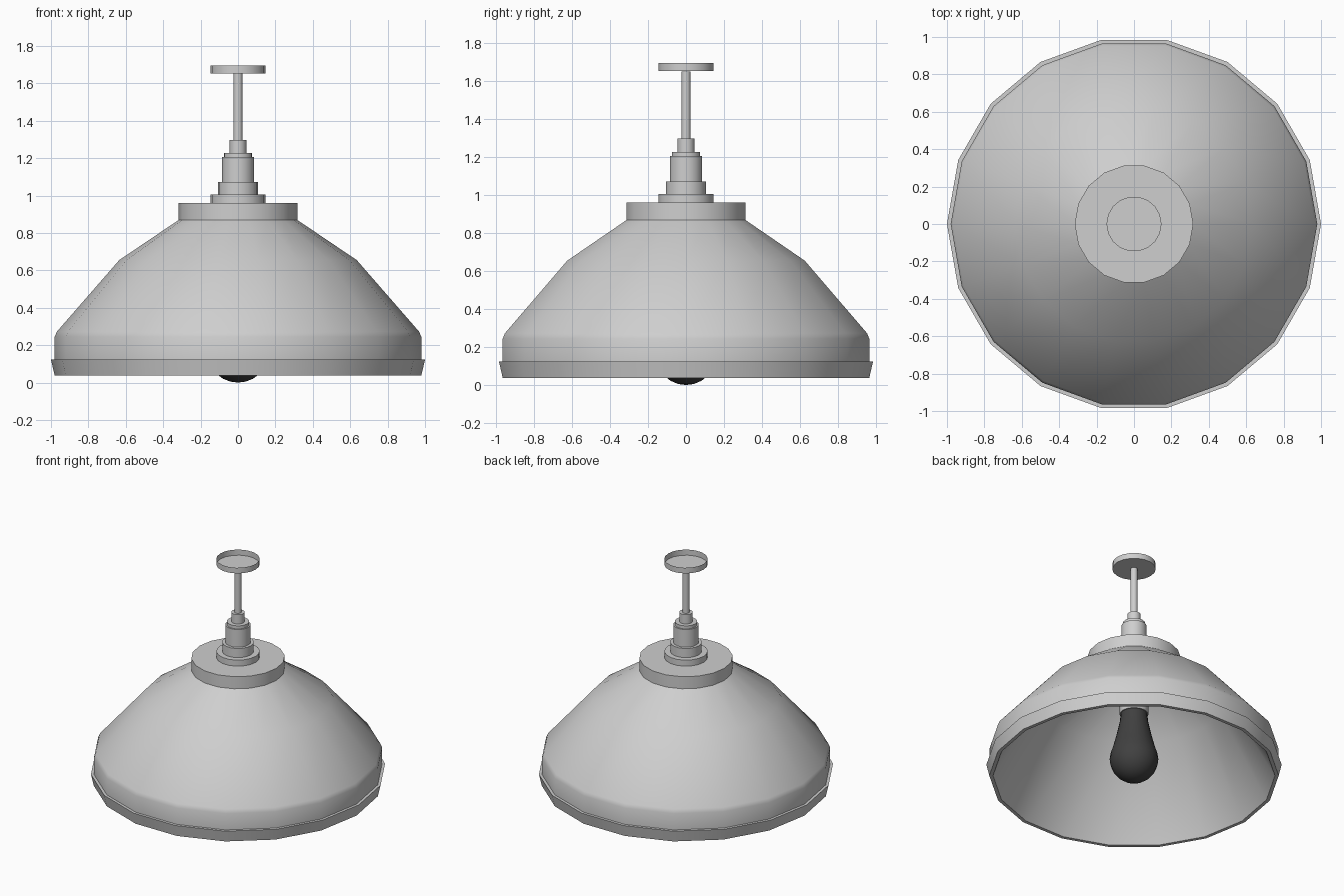
import bpy
import bmesh
from math import cos, sin, radians, tau

if "Cube" in bpy.data.objects:
    bpy.data.objects.remove(bpy.data.objects["Cube"], do_unlink=True)

SIDES = 18


def make_material(name, value):
    mat = bpy.data.materials.new(name)
    mat.use_nodes = True
    colour = (value, value, value, 1)
    mat.diffuse_color = colour
    mat.node_tree.nodes["Principled BSDF"].inputs["Base Color"].default_value = colour
    return mat


grey = make_material("grey metal", 0.62)
dark = make_material("dark glass", 0.052)


def lathe(name, profile, mat, closed=False):
    """Turn a (radius, height) profile, listed bottom to top, around the z axis."""
    bm = bmesh.new()
    rings = []
    for r, z in profile:
        if r == 0:
            rings.append([bm.verts.new((0, 0, z))] * SIDES)
        else:
            rings.append([bm.verts.new((r * cos(tau * i / SIDES), r * sin(tau * i / SIDES), z))
                          for i in range(SIDES)])
    pairs = list(zip(rings, rings[1:]))
    if closed:
        pairs.append((rings[-1], rings[0]))
    for low, high in pairs:
        for i in range(SIDES):
            j = (i + 1) % SIDES
            corners = dict.fromkeys((low[i], low[j], high[j], high[i]))
            bm.faces.new(list(corners))
    mesh = bpy.data.meshes.new(name)
    bm.to_mesh(mesh)
    bm.free()
    mesh.materials.append(mat)
    obj = bpy.data.objects.new(name, mesh)
    bpy.context.collection.objects.link(obj)
    bpy.ops.object.select_all(action="DESELECT")
    obj.select_set(True)
    bpy.context.view_layer.objects.active = obj
    bpy.ops.object.shade_smooth_by_angle(angle=radians(40))
    return obj


def cylinder(name, r, low, high):
    return lathe(name, [(0, low), (r, low), (r, high), (0, high)], grey)


# Shade: flared rim and outer wall going up, then a plain inner cone going down
rim = [(0.955, 0.037), (0.98, 0.037), (1.0, 0.123), (0.98, 0.123)]
outer = [(0.98, 0.245), (0.968, 0.273), (0.635, 0.655), (0.315, 0.871)]
inner = [(0.3, 0.863), (0.62, 0.645)]
lathe("shade", rim + outer + inner, grey, closed=True)

# Stepped fittings on top of the shade
cylinder("shade_cap", 0.317, 0.868, 0.96)
cylinder("base_flange", 0.147, 0.955, 1.005)
cylinder("lower_collar", 0.107, 1.0, 1.073)
cylinder("holder_body", 0.086, 1.065, 1.205)
cylinder("holder_shoulder", 0.076, 1.2, 1.228)
cylinder("rod_sleeve", 0.045, 1.22, 1.297)
cylinder("rod", 0.024, 1.29, 1.652)

# Ceiling cup, open at the top
lathe("ceiling_cup", [(0, 1.653), (0.147, 1.653), (0.147, 1.695)], grey)

# Socket and bulb inside the shade
cylinder("bulb_socket", 0.097, 0.515, 0.87)
ball_r = 0.165
ball = [(ball_r * sin(radians(a)), ball_r - ball_r * cos(radians(a)))
        for a in range(0, 106, 15)]
neck = [(0.14, 0.27), (0.115, 0.37), (0.096, 0.46), (0.09, 0.52), (0, 0.52)]
lathe("bulb", ball + neck, dark)
